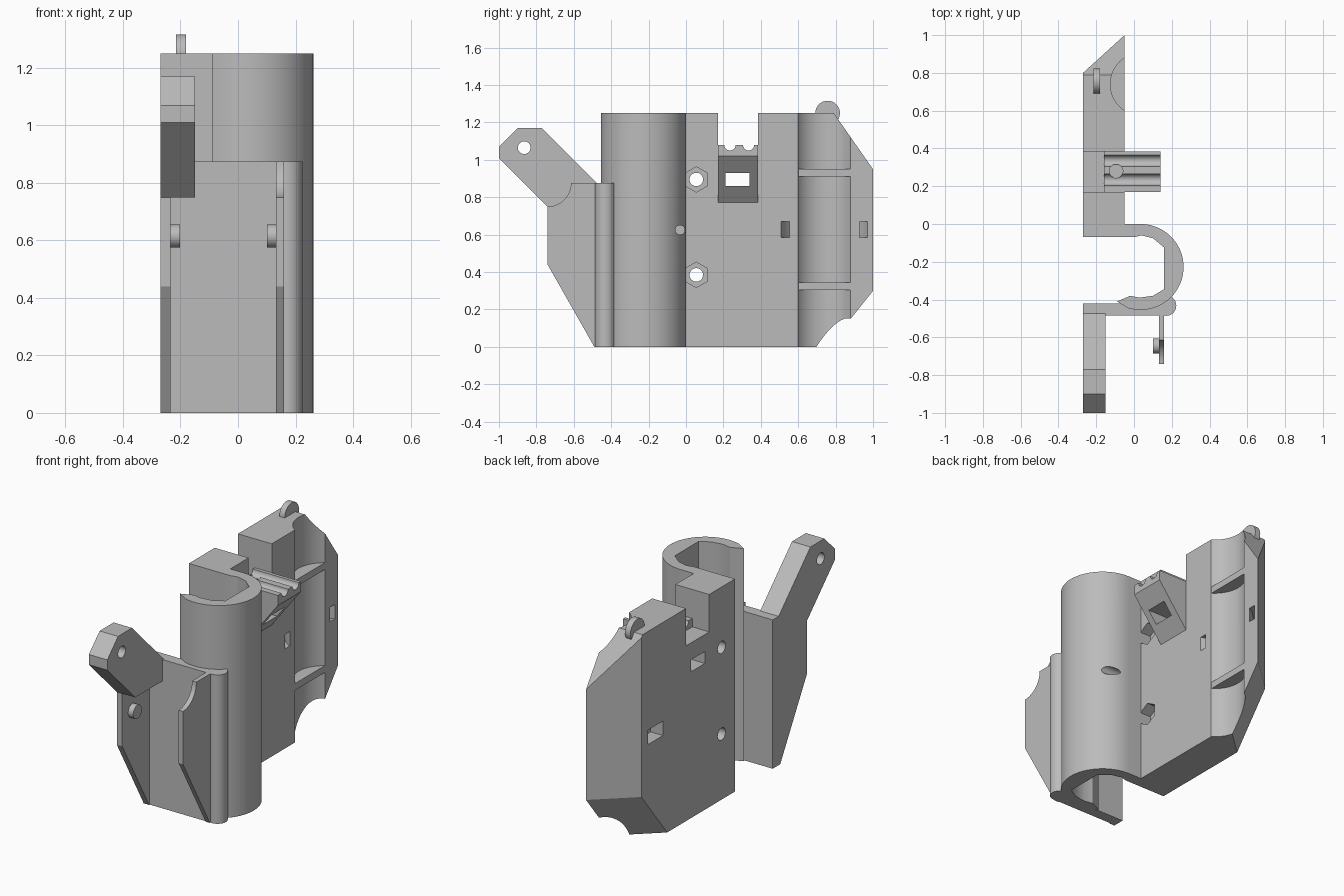
import bpy, bmesh, math
from mathutils import Vector

cube = bpy.data.objects.get("Cube")
if cube:
    bpy.data.objects.remove(cube)

gray = bpy.data.materials.new("plain gray")
gray.use_nodes = True
COLOR = (0.5, 0.5, 0.5, 1)
gray.diffuse_color = COLOR
gray.node_tree.nodes["Principled BSDF"].inputs["Base Color"].default_value = COLOR

parts = []


def arc(u, v, r, start, end, steps=24):
    angles = [math.radians(start + (end - start) * i / steps) for i in range(steps + 1)]
    return [(u + r * math.cos(a), v + r * math.sin(a)) for a in angles]


def circle(u, v, r, sides=32):
    return arc(u, v, r, 0, 360, sides)[:-1]


def rect(u0, u1, v0, v1):
    return [(u0, v0), (u1, v0), (u1, v1), (u0, v1)]


def prism(name, axis, points, low, high, part=True):
    """Extrude a flat outline along one axis."""
    place = {"x": lambda p, h: (h, p[0], p[1]),
             "y": lambda p, h: (p[0], h, p[1]),
             "z": lambda p, h: (p[0], p[1], h)}[axis]
    bm = bmesh.new()
    face = bm.faces.new([bm.verts.new(place(p, low)) for p in points])
    new = bmesh.ops.extrude_face_region(bm, geom=[face])["geom"]
    shift = Vector(place((0, 0), high - low))
    bmesh.ops.translate(bm, vec=shift, verts=[g for g in new if isinstance(g, bmesh.types.BMVert)])
    bmesh.ops.recalc_face_normals(bm, faces=bm.faces)
    mesh = bpy.data.meshes.new(name)
    bm.to_mesh(mesh)
    bm.free()
    obj = bpy.data.objects.new(name, mesh)
    bpy.context.collection.objects.link(obj)
    mesh.materials.append(gray)
    if part:
        parts.append(obj)
    return obj


def cut(obj, axis, points, low, high):
    """Subtract an extruded outline, then discard the cutter."""
    cutter = prism("cutter", axis, points, low, high, part=False)
    cutter.hide_render = True
    mod = obj.modifiers.new("cut", "BOOLEAN")
    mod.operation, mod.solver, mod.object = "DIFFERENCE", "EXACT", cutter
    bpy.context.view_layer.objects.active = obj
    bpy.ops.object.modifier_apply(modifier=mod.name)
    bpy.data.objects.remove(cutter)


def slice_off(obj, a, b, c, inside):
    """Trim everything beyond the plane through three points."""
    a, b, c = Vector(a), Vector(b), Vector(c)
    normal = (b - a).cross(c - a)
    if normal.dot(Vector(inside) - a) > 0:
        normal = -normal
    bm = bmesh.new()
    bm.from_mesh(obj.data)
    res = bmesh.ops.bisect_plane(bm, geom=bm.verts[:] + bm.edges[:] + bm.faces[:],
                                 plane_co=a, plane_no=normal, clear_outer=True)
    bmesh.ops.holes_fill(bm, edges=[g for g in res["geom_cut"] if isinstance(g, bmesh.types.BMEdge)])
    bmesh.ops.recalc_face_normals(bm, faces=bm.faces)
    bm.to_mesh(obj.data)
    bm.free()


# Main body with tapered rear edge
BACK, FACE, TOP = -0.27, -0.05, 1.25
MID = (-0.16, 0.3, 0.6)
body = prism("main_body", "z", [(BACK, -0.07), (FACE, -0.07), (FACE, 1), (BACK, 0.8)], 0, TOP)
slice_off(body, (BACK, 0.8, 0.3), (FACE, 1, 0.3), (FACE, 0.76, 0), MID)
slice_off(body, (0, 0.79, TOP), (-0.2, 0.79, TOP), (0, 1, 0.95), MID)

# Long groove, clip notch and openings
cut(body, "z", circle(0.043, 0.74, 0.168, 64), -0.1, 1.4)
cut(body, "x", rect(0.17, 0.385, 1.03, 1.4), -0.4, 0.1)
cut(body, "x", rect(0.21, 0.34, 0.86, 0.93), -0.4, 0.1)
for z in (0.385, 0.895):
    cut(body, "x", circle(0.055, z, 0.036), -0.4, 0.1)
    cut(body, "x", arc(0.055, z, 0.068, 30, 330, 5), -0.12, 0.1)

# Curved strap channel breaking out on the flat back
strap = arc(0.043, 0.74, 0.25, 60, 300) + arc(0.043, 0.74, 0.21, 300, 60)
cut(body, "z", strap, 0.585, 0.67)
cut(body, "x", rect(0.6, 0.74, 0.585, 0.67), -0.4, -0.19)

# Ribs across the groove
for name, z in (("lower_rib", 0.305), ("upper_rib", 0.91)):
    prism(name, "z", arc(0.043, 0.74, 0.17, 123.6, 236.4), z, z + 0.04)

# Lug on top
prism("top_lug", "x", circle(0.757, TOP, 0.066), -0.215, -0.18)

# Grooved clip with sloped underside
clip = prism("clip", "y", [(-0.16, 1.08), (0.14, 1.08), (0.14, 1.02), (-0.06, 0.76), (-0.16, 0.76)],
             0.17, 0.385)
for y in (0.235, 0.335):
    cut(clip, "x", circle(y, 1.08, 0.03, 24), -0.4, 0.4)
cut(clip, "x", rect(0.21, 0.34, 0.86, 0.93), -0.4, 0.4)
cut(clip, "z", circle(-0.095, 0.28, 0.036), 0.95, 1.2)

# Open tube with flat-sided bore
bore = [(-0.09, -0.41), (-0.02, -0.38), (0.03, -0.39), (0.1, -0.38), (0.16, -0.345),
        (0.16, -0.125), (0.1, -0.075), (0.04, -0.06), (0, -0.07), (FACE, -0.07)]
tube = prism("open_tube", "z",
             [(FACE, 0)] + arc(0.035, -0.2275, 0.2275, 90, -107, 48) + bore, 0, TOP)
cut(tube, "x", circle(-0.032, 0.625, 0.025), 0.0, 0.4)

# Front bracket: cross plate, rounded edge and cheeks
prism("cross_plate", "z", rect(BACK, 0.168, -0.485, -0.42), 0, 0.875)
prism("rounded_edge", "z", circle(0.17, -0.432, 0.054), 0, 0.875)
front = [(-0.47, 0), (-0.49, 0), (-0.74, 0.44), (-0.74, 0.75)]
prism("left_cheek", "x", front + arc(-0.74, 0.875, 0.125, -90, 0, 12) [1:] + [(-0.47, 0.875)], 0.132, 0.16)
prism("right_cheek", "x", front + [(-0.47, 0.75)], BACK, -0.235)
for name, x in (("left_peg", 0.1), ("right_peg", -0.24)):
    prism(name, "x", circle(-0.645, 0.615, 0.04), x, x + 0.038)

# Raised arm with eyelet
arm = prism("raised_arm", "x", [(-0.45, 0.75), (-0.74, 0.75), (-1, 1.01), (-1, 1.07), (-0.9, 1.17),
                                (-0.77, 1.17), (-0.475, 0.875), (-0.45, 0.875)], BACK, -0.15)
cut(arm, "x", circle(-0.865, 1.065, 0.034), -0.4, 0)

# Smooth curved faces, keep edges sharp
bpy.ops.object.select_all(action="DESELECT")
for obj in parts:
    obj.select_set(True)
bpy.context.view_layer.objects.active = body
bpy.ops.object.shade_smooth_by_angle(angle=math.radians(25))
